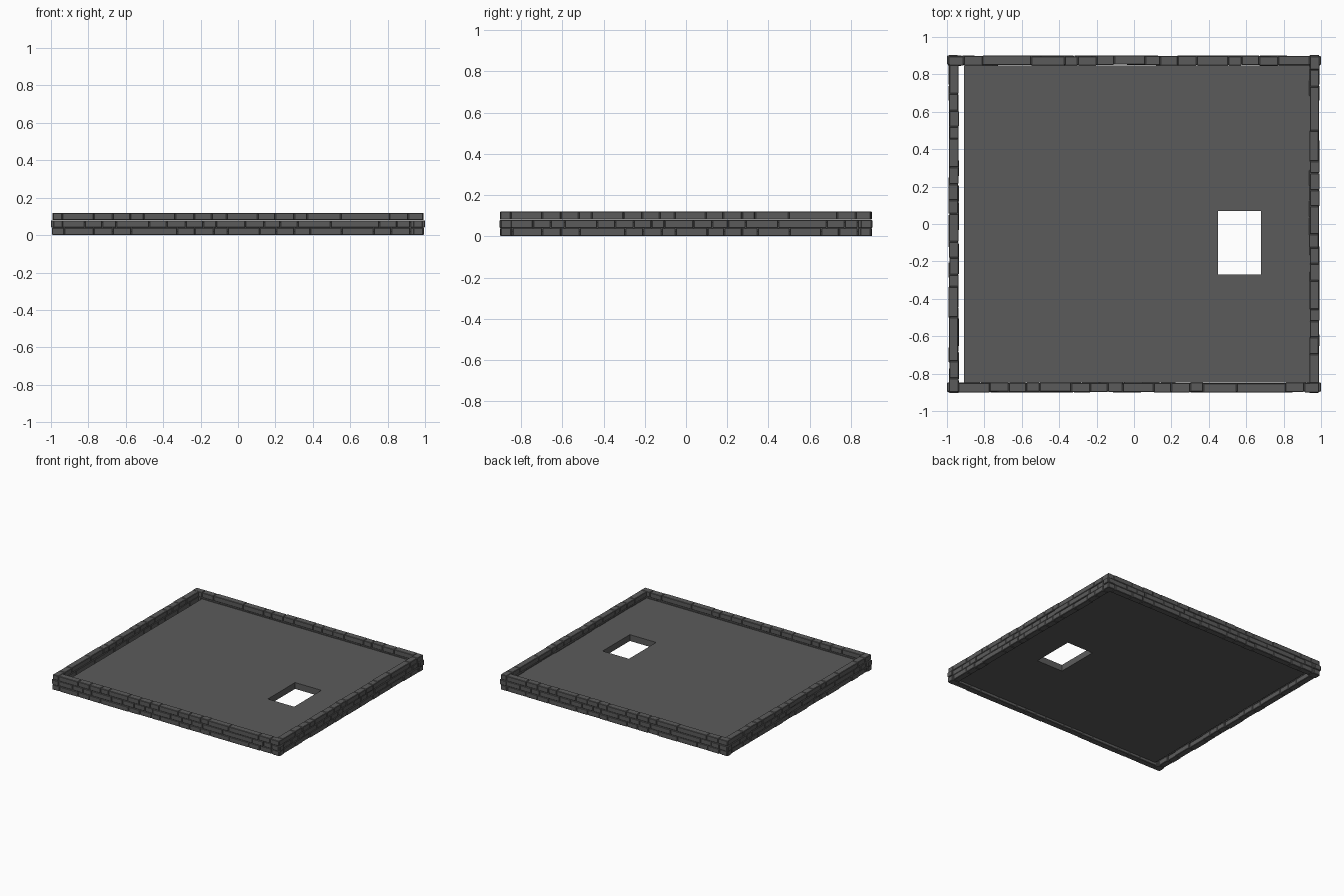
import bpy, bmesh, math, random
from mathutils import Matrix, Vector

if "Cube" in bpy.data.objects:
    bpy.data.objects.remove(bpy.data.objects["Cube"])

random.seed(4)

def material(name, v):
    m = bpy.data.materials.new(name)
    m.diffuse_color = (v[0], v[1], v[2], 1)
    m.use_nodes = True
    m.node_tree.nodes["Principled BSDF"].inputs["Base Color"].default_value = m.diffuse_color
    return m

stone = material("dark grey stone", (0.105, 0.105, 0.105))

def finish(bm, name, mat):
    bmesh.ops.recalc_face_normals(bm, faces=bm.faces)
    me = bpy.data.meshes.new(name)
    bm.to_mesh(me)
    bm.free()
    me.materials.append(mat)
    ob = bpy.data.objects.new(name, me)
    bpy.context.collection.objects.link(ob)
    return ob

# Floor slab: 3 x 3 grid of quads without the middle one, extruded upward
xs, ys = (-0.91, 0.45, 0.68, 0.945), (-0.847, -0.27, 0.07, 0.848)
bm = bmesh.new()
v = [[bm.verts.new((x, y, 0.02)) for y in ys] for x in xs]
faces = [bm.faces.new((v[i][j], v[i + 1][j], v[i + 1][j + 1], v[i][j + 1]))
         for i in range(3) for j in range(3) if (i, j) != (1, 1)]
top = bmesh.ops.extrude_face_region(bm, geom=faces, use_keep_orig=True)["geom"]
bmesh.ops.translate(bm, vec=(0, 0, 0.05),
                    verts=[g for g in top if isinstance(g, bmesh.types.BMVert)])
finish(bm, "floor_slab", stone)

# Joint positions of the three brick courses, bottom to top
courses = [
    (-0.995, -0.93, -0.77, -0.67, -0.57, -0.325, -0.23, -0.13, -0.055, 0.115,
     0.205, 0.30, 0.385, 0.555, 0.725, 0.82, 0.92, 0.995),
    (-1.0, -0.82, -0.725, -0.65, -0.475, -0.38, -0.28, -0.185, -0.115, 0.04,
     0.14, 0.225, 0.32, 0.495, 0.755, 0.85, 0.92, 1.0),
    (-0.99, -0.94, -0.77, -0.67, -0.575, -0.505, -0.335, -0.235, -0.14, -0.06,
     0.105, 0.20, 0.30, 0.37, 0.55, 0.81, 0.91, 0.99),
]

# One wall: chamfered bricks, each set in or out a little
def wall(name, angle, dist, scale):
    bm = bmesh.new()
    for k, joints in enumerate(courses):
        for a, b in zip(joints, joints[1:]):
            y = -dist + 0.026 + random.uniform(-0.003, 0.003)
            size = ((b - a) * scale - 0.002, 0.05, 0.039)
            loc = Vector(((a + b) / 2 * scale, y, 0.02 + 0.04 * k))
            geo = bmesh.ops.create_cube(
                bm, size=1,
                matrix=Matrix.Translation(loc) @ Matrix.Diagonal((*size, 1)))
            edges = {e for vert in geo["verts"] for e in vert.link_edges}
            bmesh.ops.bevel(bm, geom=list(edges), offset=0.003, segments=1,
                            affect='EDGES', profile=0.5)
    bm.transform(Matrix.Rotation(math.radians(angle), 4, 'Z'))
    finish(bm, name, stone)

wall("front_wall", 0, 0.90, 1.0)
wall("right_wall", 90, 0.99, 0.905)
wall("back_wall", 180, 0.90, 1.0)
wall("left_wall", -90, 0.99, 0.905)
